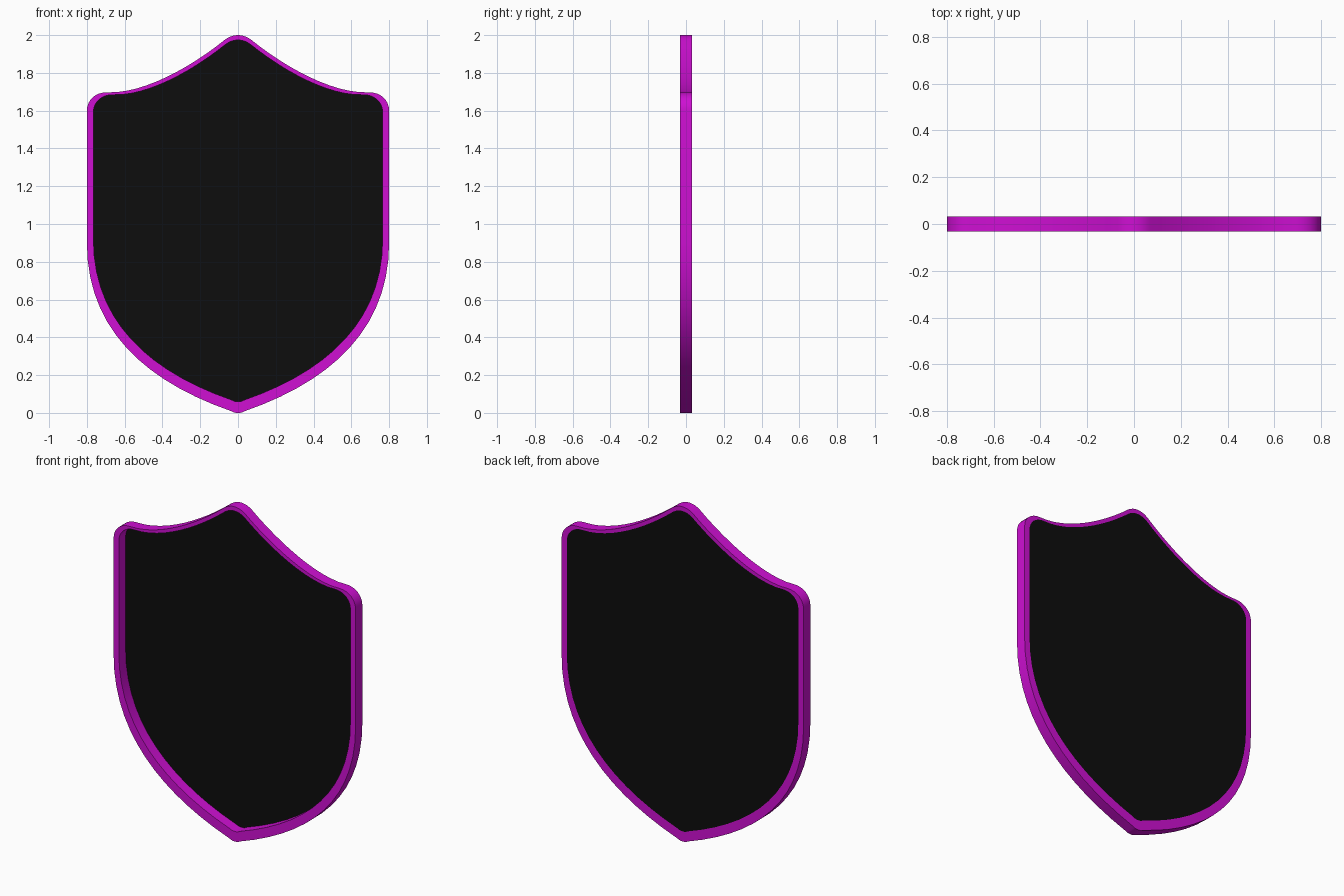
import bpy
import bmesh
import math
from mathutils import Vector
from mathutils.geometry import interpolate_bezier

if "Cube" in bpy.data.objects:
    bpy.data.objects.remove(bpy.data.objects["Cube"])

HALF = 0.032            # half of the thickness
SCALE, LIFT = 0.957, 0.06   # inner outline is the outer one, shrunk and lifted


def material(name, color):
    m = bpy.data.materials.new(name)
    m.diffuse_color = (*color, 1)
    m.use_nodes = True
    m.node_tree.nodes["Principled BSDF"].inputs["Base Color"].default_value = m.diffuse_color
    return m


def finish(name, bm, mat):
    bmesh.ops.recalc_face_normals(bm, faces=bm.faces)
    me = bpy.data.meshes.new(name)
    bm.to_mesh(me)
    bm.free()
    ob = bpy.data.objects.new(name, me)
    bpy.context.collection.objects.link(ob)
    me.materials.append(mat)
    bpy.ops.object.select_all(action='DESELECT')
    ob.select_set(True)
    bpy.context.view_layer.objects.active = ob
    bpy.ops.object.shade_smooth_by_angle(angle=math.radians(30))
    return ob


# Right half of the outline, bottom to top: (four bezier points, segments)
curves = [
    ([(0, 0), (0.015, 0), (0.02, 0), (0.035, 0.009)], 3),               # tip
    ([(0.035, 0.009), (0.5, 0.17), (0.8, 0.45), (0.8, 0.9)], 14),       # belly
    ([(0.8, 1.6), (0.8, 1.655), (0.755, 1.7), (0.69, 1.697)], 8),       # shoulder
    ([(0.69, 1.697), (0.5, 1.69), (0.25, 1.83), (0.07, 1.975)], 12),    # sweep
    ([(0.07, 1.975), (0.045, 1.994), (0.02, 2.0), (0, 2.0)], 6),        # crown
]
half = []
for pts, n in curves:
    a, h1, h2, b = (Vector(p) for p in pts)
    for p in interpolate_bezier(a, h1, h2, b, n + 1):
        if not half or (Vector(p[:2]) - Vector(half[-1])).length > 1e-4:
            half.append((p[0], p[1]))
# Mirror to the left side, skipping both points on the centre line
outer = half + [(-x, z) for x, z in reversed(half[1:-1])]
inner = [(x * SCALE, z * SCALE + LIFT) for x, z in outer]

# Rim: a square-edged band swept around the outline
bm = bmesh.new()
loops = [[bm.verts.new((x, y, z)) for x, z in line]
         for line, y in ((outer, -HALF), (outer, HALF), (inner, HALF), (inner, -HALF))]
n = len(outer)
for k in range(4):
    a, b = loops[k], loops[(k + 1) % 4]
    for i in range(n):
        j = (i + 1) % n
        bm.faces.new((a[i], a[j], b[j], b[i]))
finish("shield_rim", bm, material("magenta", (0.62, 0.005, 0.65)))

# Panel: flat sheet flush with the back, so the front is a deep recess
bm = bmesh.new()
bm.faces.new([bm.verts.new((x, HALF, z)) for x, z in inner])
finish("shield_panel", bm, material("black", (0.004, 0.004, 0.004)))
